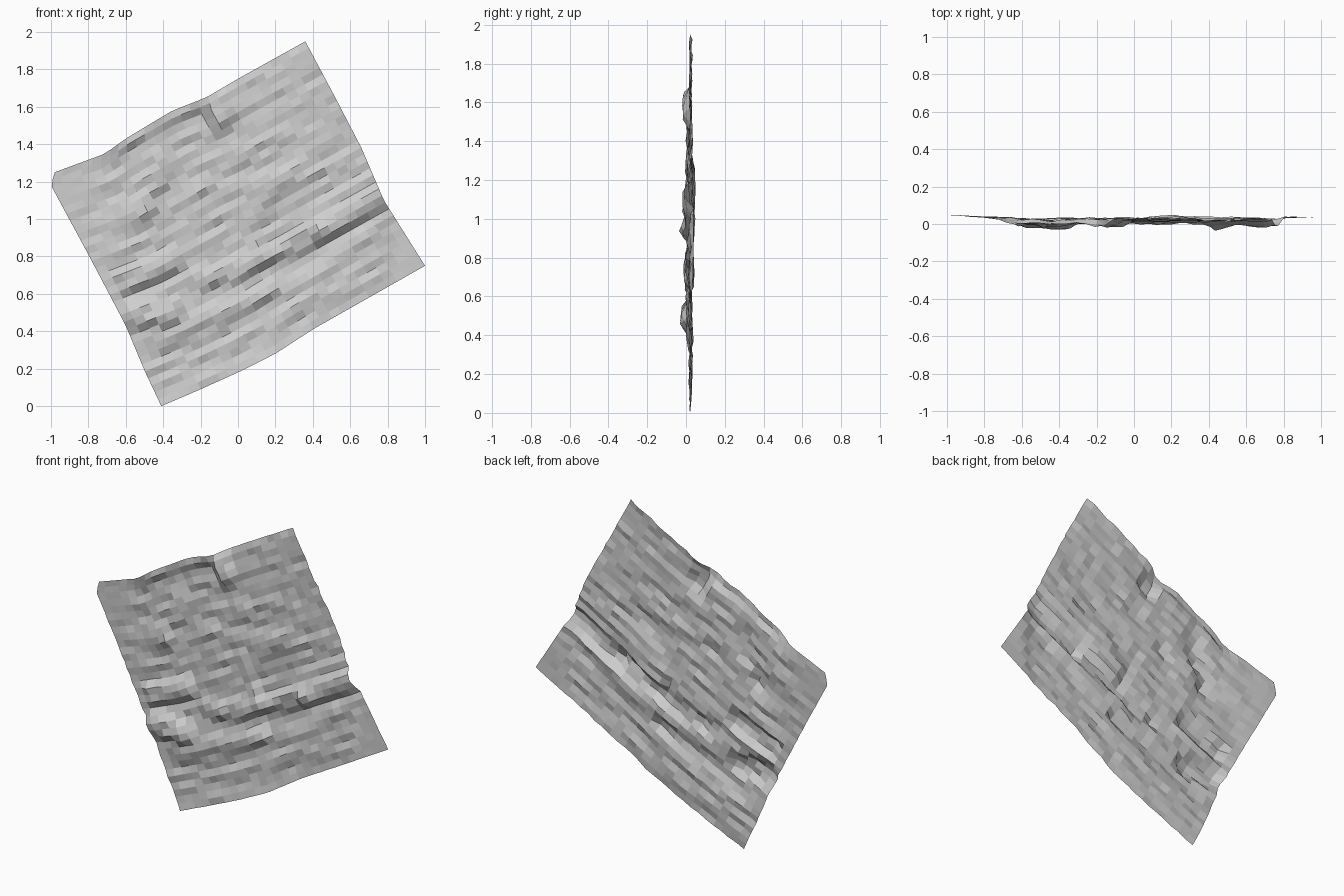
import bpy, random
from mathutils import Vector

cube = bpy.data.objects.get("Cube")
if cube:
    bpy.data.objects.remove(cube)
random.seed(7)
COLS, ROWS = 28, 34

# Outline of the sheet (x, z), each edge running along +u or +v
BOTTOM = [(-.41, 0), (-.2, .09), (0, .18), (.2, .28), (.4, .41), (.7, .58), (1, .75)]
TOP = [(-.98, 1.25), (-.71, 1.35), (-.6, 1.43), (-.35, 1.58), (-.17, 1.65), (0, 1.75), (.36, 1.95)]
LEFT = [(-.41, 0), (-.5, .19), (-.6, .43), (-.8, .81), (-1, 1.18), (-.98, 1.25)]
RIGHT = [(1, .75), (.78, 1.1), (.66, 1.38), (.52, 1.65), (.36, 1.95)]

# Raised or sunken strokes: start x, z, end x, z, half width, forward height
STROKES = [
    (-.42, .36, .15, .6, .045, .018),      # lower long ridge
    (-.4, .25, .2, .49, .03, -.012),       # ditch below it
    (-.1, .7, .45, .94, .05, .02),         # middle long ridge
    (.45, .94, .74, 1.12, .045, .034),     # its right end
    (.1, .69, .6, .88, .04, -.014),        # ditch below it
    (.2, .92, .27, 1.06, .09, -.016),      # flat hollow
    (.1, 1.17, .38, 1.27, .04, .012),      # ledge above hollow
    (.03, 1.06, .1, .84, .03, .012),       # ledge beside hollow
    (-.56, .5, -.38, .5, .06, .045),       # lower left mound
    (-.6, .68, -.36, .77, .05, .03),       # left ledge
    (-.5, 1.04, -.42, 1.3, .05, .024),     # left bumps
    (-.6, 1.03, -.5, 1.06, .04, .018),
    (-.22, 1.08, -.2, 1.18, .04, .018),
    (-.19, .69, -.15, .7, .05, .018),
    (-.17, 1.65, -.1, 1.54, .05, .042),    # peak on the top edge
    (-.66, 1.38, -.25, 1.61, .04, .02),    # turned-up top edge
    (.45, .75, .72, .92, .035, .014),      # right lower ledge
    (-.03, 1.43, .03, 1.32, .03, .014),
]


def sample(path, t):
    """Point at fraction t of a path's length."""
    pts = [Vector(p) for p in path]
    lengths = [(b - a).length for a, b in zip(pts, pts[1:])]
    d = t * sum(lengths)
    for a, b, n in zip(pts, pts[1:], lengths):
        if d <= n:
            return a.lerp(b, d / n)
        d -= n
    return pts[-1]


def sheet_point(u, v):
    """Blend the four edges into one surface point."""
    rails = sample(BOTTOM, u).lerp(sample(TOP, u), v)
    sides = sample(LEFT, v).lerp(sample(RIGHT, v), u)
    low = Vector(BOTTOM[0]).lerp(Vector(BOTTOM[-1]), u)
    high = Vector(TOP[0]).lerp(Vector(TOP[-1]), u)
    return rails + sides - low.lerp(high, v)


def relief(p):
    """Forward height from all strokes."""
    total = 0
    for x0, z0, x1, z1, width, height in STROKES:
        a, d = Vector((x0, z0)), Vector((x1 - x0, z1 - z0))
        t = min(1, max(0, (p - a).dot(d) / d.length_squared))
        gap = (p - a - d * t).length
        total += height * min(1, max(0, (width + .025 - gap) / .04))
    return total


verts = []
for j in range(ROWS + 1):
    drift = 0
    for i in range(COLS + 1):
        p = sheet_point(i / COLS, j / ROWS)
        # roughness that carries along each row, calmer near the corners
        drift = .5 * drift + random.uniform(-.008, .008)
        corner = max(0, min(1, (-.62 - p.x) / .35))
        calm = 1 - .85 * max(corner, min(1, max(0, (p.x - .7) / .2)))
        y = .024 + .024 * corner + drift * calm - relief(p)
        if p.x > .8:
            y += .012
        verts.append((p.x, max(-.048, min(.048, y)), p.y))

W = COLS + 1
faces = [(j * W + i, j * W + i + 1, (j + 1) * W + i + 1, (j + 1) * W + i)
         for j in range(ROWS) for i in range(COLS)]
mesh = bpy.data.meshes.new("terrain_sheet")
mesh.from_pydata(verts, [], faces)
mesh.update()

grey = bpy.data.materials.new("light_grey")
grey.use_nodes = True
colour = (.62, .62, .62, 1)
grey.diffuse_color = colour
grey.node_tree.nodes["Principled BSDF"].inputs["Base Color"].default_value = colour
mesh.materials.append(grey)

sheet = bpy.data.objects.new("terrain_sheet", mesh)
bpy.context.collection.objects.link(sheet)
